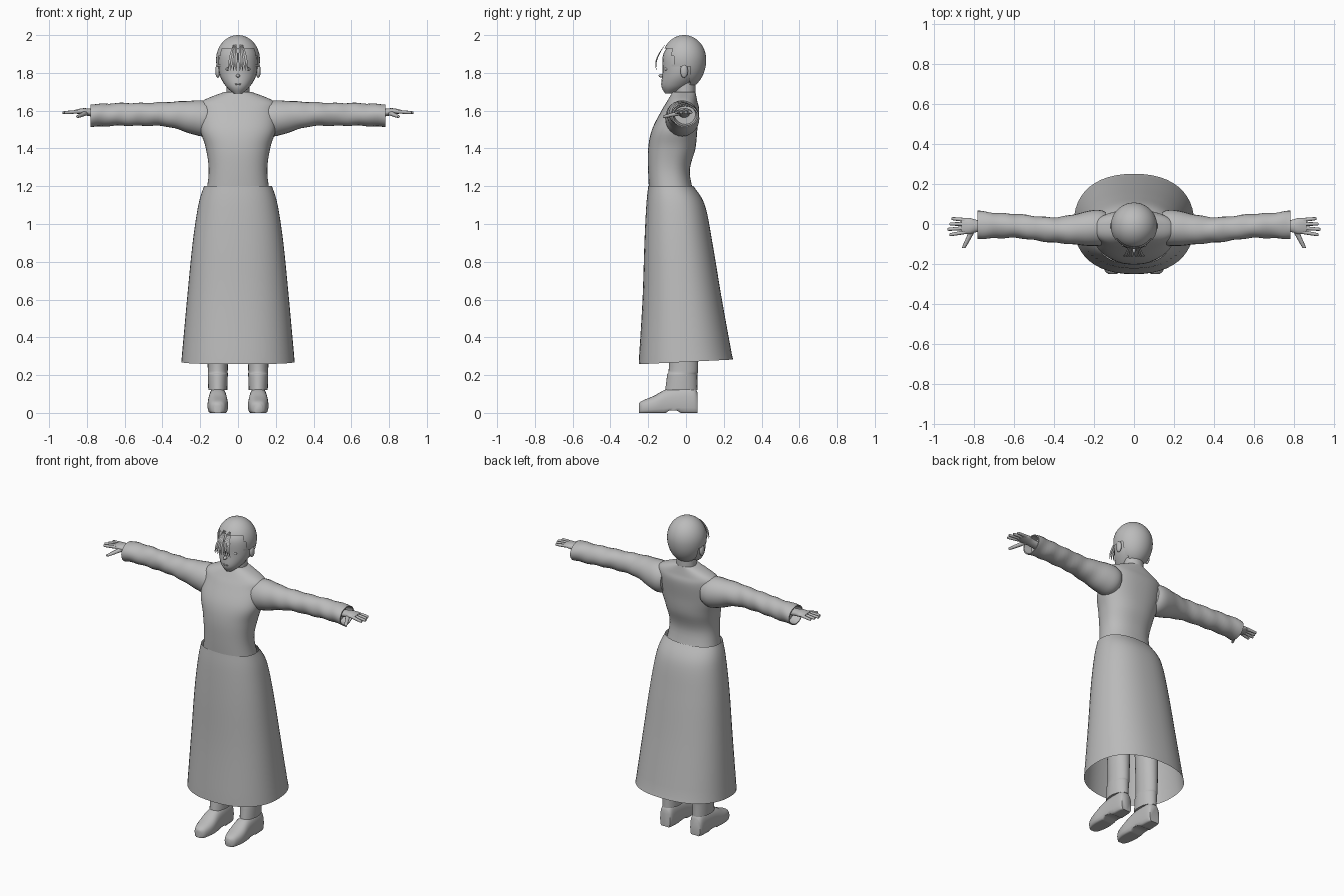
import bpy, bmesh, math

cube = bpy.data.objects.get("Cube")
if cube:
    bpy.data.objects.remove(cube)

grey = bpy.data.materials.new("plain_grey")
grey.use_nodes = True
colour = (.5, .5, .5, 1)
grey.diffuse_color = colour
grey.node_tree.nodes["Principled BSDF"].inputs["Base Color"].default_value = colour


def finish(bm, name, mirror=False):
    """Turn a bmesh into a smooth object, mirrored across x if wanted."""
    bmesh.ops.recalc_face_normals(bm, faces=bm.faces)
    mesh = bpy.data.meshes.new(name)
    bm.to_mesh(mesh)
    bm.free()
    mesh.materials.append(grey)
    obj = bpy.data.objects.new(name, mesh)
    bpy.context.collection.objects.link(obj)
    bpy.ops.object.select_all(action='DESELECT')
    obj.select_set(True)
    bpy.context.view_layer.objects.active = obj
    bpy.ops.object.shade_smooth_by_angle(angle=math.radians(60))
    if mirror:
        modifier = obj.modifiers.new("Mirror", 'MIRROR')
        modifier.use_mirror_merge = False


def flow(keys, steps=6):
    """Add sections between the key sections along a smooth spline."""
    padded = [keys[0]] + keys + [keys[-1]]
    result = []
    for before, a, b, after in zip(padded, padded[1:], padded[2:], padded[3:]):
        for step in range(steps):
            t = step / steps
            section = []
            for p, q, r, s in zip(before, a, b, after):
                slope, bend = r - p, 2 * p - 5 * q + 4 * r - s
                twist = 3 * (q - r) + s - p
                section.append(q + t * (slope + t * (bend + t * twist)) / 2)
            result.append(section)
    return result + [keys[-1]]


def upright(keys, x=0):
    """Oval sections from keys of height, half width, front y and back y."""
    return flow([(z, x, (front + back) / 2, width, (back - front) / 2)
                 for z, width, front, back in keys])


def loft(sections, axis, sides=24, power=2, capped=True, fold=None):
    """Skin ovals (position, centre u, centre v, radius u, radius v) along an axis."""
    bm = bmesh.new()
    loops = []
    for t, u, v, radius_u, radius_v in sections:
        loop = []
        for i in range(sides):
            angle = math.tau * i / sides
            c, s = math.cos(angle), math.sin(angle)
            swell = 1 + (fold(t, angle) if fold else 0)
            p = u + swell * radius_u * math.copysign(abs(c) ** (2 / power), c)
            q = v + swell * radius_v * math.copysign(abs(s) ** (2 / power), s)
            place = {'x': (t, p, q), 'y': (p, t, q), 'z': (p, q, t)}[axis]
            loop.append(bm.verts.new(place))
        loops.append(loop)
    for lower, upper in zip(loops, loops[1:]):
        for i in range(sides):
            bm.faces.new((lower[i - 1], lower[i], upper[i], upper[i - 1]))
    if capped:
        bm.faces.new(loops[0])
        bm.faces.new(loops[-1])
    return bm


def ball(centre, size, segments=16):
    """Ellipsoid with the given centre and radii."""
    bm = bmesh.new()
    bmesh.ops.create_uvsphere(bm, u_segments=segments, v_segments=segments, radius=1)
    for vert in bm.verts:
        vert.co = [c + p * s for c, p, s in zip(centre, vert.co, size)]
    return bm


# Skirt: open flared shell whose hem dips at the front
skirt = loft(upright([(.27, .3, -.25, .25), (.6, .27, -.23, .19), (.9, .24, -.22, .14),
                      (1.1, .21, -.21, .1), (1.2, .18, -.2, .04)]),
             'z', sides=48, power=2.3, capped=False)
for vert in skirt.verts:
    if vert.co.z < .3:
        vert.co.z += vert.co.y / 20
finish(skirt, "skirt")

# Bodice: waist, chest and sloping shoulders
finish(loft(upright([(1.1, .18, -.19, .06), (1.27, .155, -.2, .02), (1.4, .17, -.2, .05),
                     (1.5, .2, -.18, .06), (1.6, .2, -.13, .07), (1.65, .19, -.1, .06),
                     (1.7, .07, -.07, .05)]), 'z', sides=48, power=2.3), "bodice")

# Neck and tapered head
finish(loft(upright([(1.6, .06, -.06, .05), (1.8, .06, -.06, .05)]), 'z'), "neck")
finish(loft(upright([(1.69, .02, -.11, -.07), (1.73, .065, -.13, .02), (1.8, .1, -.125, .08),
                     (1.9, .1, -.12, .09), (1.97, .06, -.07, .06)]), 'z'), "head")

# Hair: rounded cap, longer at the nape and cut away around the face
hair = ball((0, -.01, 1.87), (.116, .117, .13), segments=40)
face_area = []
for face in hair.faces:
    spot = face.calc_center_median()
    crown, nape = spot.z > 1.93, spot.y > .02 and spot.z > 1.75
    sideburn = spot.z > 1.84 and spot.y > -.07
    if not (crown or nape or sideburn):
        face_area.append(face)
bmesh.ops.delete(hair, geom=face_area, context='FACES')
for vert in hair.verts:
    if vert.co.z < 1.87:
        vert.co.z -= (1.87 - vert.co.z) / 5
finish(hair, "hair_cap")

# Fringe: thin locks arching forward over the forehead
for i in range(4):
    lock = []
    for step in range(9):
        t = step / 8
        thick = .001 + .006 * math.sin(math.pi * t)
        lock.append((1.95 - .14 * t, .01 + i * (.005 + .01 * t),
                     -.11 - .05 * math.sin(2 * t), thick, thick / 2))
    finish(loft(lock, 'z', sides=8), f"fringe_lock_{i + 1}", mirror=True)

# Face: ears, eyes, nose and lips
finish(ball((.107, -.01, 1.81), (.013, .02, .036)), "ears", mirror=True)
finish(ball((.045, -.104, 1.82), (.02, .01, .01)), "eyes", mirror=True)
finish(ball((0, -.128, 1.785), (.01, .017, .01)), "nose")
finish(ball((0, -.126, 1.74), (.02, .006, .005)), "lips")


# Sleeves: creased tubes with an inward turned cuff
def creases(x, angle):
    fade = max(0, min(1, 5 * x - 1))
    return fade * (math.sin(60 * x + 2 * math.sin(angle)) / 30
                   + math.sin(3 * angle + 25 * x) / 50)


sleeve = flow([(.14, -.02, 1.56, .08, .08), (.2, -.02, 1.56, .09, .095),
               (.38, -.03, 1.58, .065, .065), (.6, -.01, 1.58, .06, .06),
               (.78, -.005, 1.575, .07, .06)], steps=10)
x, y, z, depth, height = sleeve[-1]
sleeve.append((x, y, z, depth * .9, height * .9))
sleeve.append((x - .05, y, z, depth * .8, height * .8))
finish(loft(sleeve, 'x', fold=creases), "sleeves", mirror=True)

# Hands: palm, four fingers and thumb
finish(loft(flow([(.7, -.01, 1.58, .03, .02), (.78, -.01, 1.59, .03, .02),
                  (.82, -.01, 1.595, .04, .018), (.86, -.01, 1.595, .037, .01)]),
            'x'), "palms", mirror=True)
for i, name in enumerate(["little", "ring", "middle", "index"]):
    root = .02 - i * .02
    tip, reach = root * 1.3, .93 - .01 * abs(i - 2)
    finish(loft(flow([(.84, root, 1.595, .01, .01), (reach - .01, tip, 1.59, .008, .008),
                      (reach, tip, 1.59, .004, .004)]), 'x', sides=10),
           name + "_fingers", mirror=True)
finish(loft(flow([(-.12, .85, 1.57, .004, .004), (-.11, .845, 1.57, .01, .008),
                  (-.02, .8, 1.59, .016, .014)]), 'y', sides=10), "thumbs", mirror=True)

# Trouser legs, with a loose cuff over the shoe
stance = .107
finish(loft(upright([(.12, .05, -.11, .06), (.2, .053, -.1, .06), (.3, .055, -.09, .065),
                     (1, .08, -.1, .06)], x=stance), 'z'), "trouser_legs", mirror=True)

# Shoes: low pointed toe and flat sole, from keys of y, half width and height
shoe = loft(flow([(y, stance, height * .4, width, height * .6) for y, width, height in
                  [(-.25, .02, .05), (-.23, .04, .065), (-.17, .054, .09),
                   (-.09, .05, .13), (.03, .044, .14), (.06, .035, .11)]]),
            'y', power=2.5)
for vert in shoe.verts:
    arch = .012 if -.1 < vert.co.y < -.04 else 0
    vert.co.z = max(vert.co.z, arch)
finish(shoe, "shoes", mirror=True)
